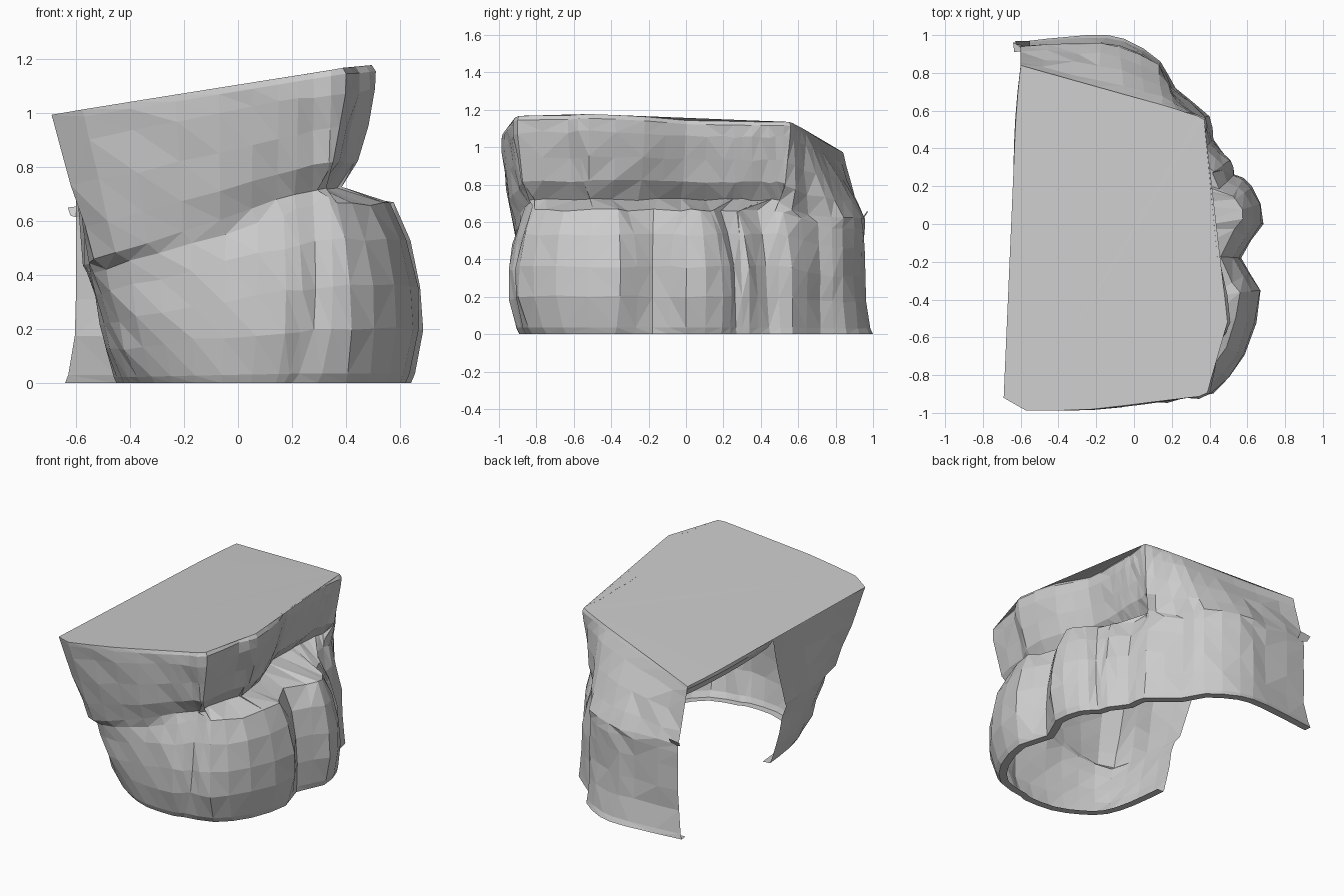
import bpy
import bmesh
import random
from mathutils import Vector

random.seed(4)
old = bpy.data.objects.get("Cube")
if old:
    bpy.data.objects.remove(old, do_unlink=True)

# Single stone colour
stone = bpy.data.materials.new("grey_stone")
stone.use_nodes = True
grey = (0.6, 0.6, 0.6, 1)
stone.diffuse_color = grey
shader = stone.node_tree.nodes["Principled BSDF"]
shader.inputs["Base Color"].default_value = grey
shader.inputs["Roughness"].default_value = 0.9

# Plan outlines, from the open left edge round the front and right to the back
foot_plan = [(-.45, -.25), (-.42, -.5), (-.36, -.69), (-.24, -.8), (-.06, -.88),
             (.14, -.89), (.2, -.87), (.4, -.82), (.55, -.64), (.62, -.38),
             (.56, -.18), (.64, 0), (.6, .19), (.52, .27), (.5, .34), (.42, .45),
             (.4, .57), (.22, .72), (.14, .86), (-.05, .98), (-.25, 1), (-.64, .96)]
body_plan = [(-.56, -.27), (-.55, -.55), (-.5, -.81), (-.3, -.91), (-.05, -.95),
             (.18, -.95), (.29, -.91), (.42, -.9), (.59, -.7), (.67, -.35),
             (.57, -.18), (.69, 0), (.63, .2), (.53, .26), (.51, .34), (.41, .43),
             (.38, .57), (.2, .72), (.13, .84), (-.08, .94), (-.28, .95), (-.6, .94)]
slab_plan = [(-.63, -.02), (-.55, -.42), (-.69, -.92), (-.4, -.99), (-.07, -.97),
             (.15, -.94), (.28, -.92), (.4, -.9), (.45, -.63), (.51, -.52),
             (.46, -.22), (.37, 0), (.37, .2), (.37, .3), (.37, .4), (.38, .48),
             (.38, .56), (.28, .59), (.15, .63), (-.05, .68), (-.35, .76), (-.6, .84)]


def clamp(v):
    return max(0, min(1, v))


def mix(a, b, t):
    return a + (b - a) * t


def refine(points):
    """Add a smooth midpoint between neighbours of an open outline."""
    pts = [Vector(p) for p in points]
    out = []
    for i, (a, b) in enumerate(zip(pts, pts[1:])):
        before, after = pts[max(i - 1, 0)], pts[min(i + 2, len(pts) - 1)]
        out += [a, (a + b) * .5625 - (before + after) * .0625]
    return out + [pts[-1]]


def normals(points):
    """Outward plan directions along an outline."""
    out = []
    for i in range(len(points)):
        d = points[min(i + 1, len(points) - 1)] - points[max(i - 1, 0)]
        out.append(Vector((d.y, -d.x)).normalized())
    return out


def top_height(p):
    return 1.085 + .16 * p.x - .02 * p.y


# Below the neck: height fraction, swell from foot to body, shoulder inset
lower = [(0, 0, 0), (.05, .3, 0), (.28, .9, 0), (.5, 1, .01), (.74, 1, .05), (.92, 1, .11)]
# Above the neck: height fraction, inset
upper = [(0, .13), (.22, .06), (.5, .03), (.8, .005), (.95, 0), (1, .015)]

foot, body, slab = refine(foot_plan), refine(body_plan), refine(slab_plan)
foot_out, body_out, slab_out = normals(foot), normals(body), normals(slab)


def column(i):
    """Points of one vertical strip of the rock wall, bottom to top."""
    a, b, s = foot[i], body[i], slab[i]
    back = clamp((s.y - .55) / .06)
    spread = clamp(.7 + b.x)
    # the neck groove is deep on the right and fades to the left and back
    groove = clamp(.5 + b.x) * (1 - back)
    neck = mix(min(.72, .62 + .32 * b.x), .62, back)
    start = spread * (1 - back)
    inner = a - foot_out[i] * .05
    points = [Vector((inner.x, inner.y, 0))]
    for f, swell, inset in lower:
        p = a.lerp(b, mix(f, swell, max(spread, back))) - body_out[i] * inset * groove
        points.append(Vector((p.x, p.y, f * neck)))
    for f, inset in upper:
        t = mix(start, 1, f)
        out = body_out[i].lerp(slab_out[i], t)
        p = b.lerp(s, t) - out * inset * groove
        points.append(Vector((p.x, p.y, mix(neck, top_height(s), f))))
    # chipped facets
    for p in points[3:-2]:
        chip = body_out[i] * random.uniform(-.008, .008)
        p += Vector((chip.x, chip.y, random.uniform(-.007, .007)))
    return points


# Rock wall
bm = bmesh.new()
grid = [[bm.verts.new(p) for p in column(i)] for i in range(len(body))]
for a, b in zip(grid, grid[1:]):
    for k in range(len(a) - 1):
        bm.faces.new((a[k], b[k], b[k + 1], a[k + 1]))

# Rounded lip of the top slab over the open side
first, last = grid[0], grid[-1]
count = 6
edge = []
for n in range(count + 1):
    t = n / count
    high = last[-1].co.lerp(first[-1].co, t)
    high.x -= .07 * t * (1 - t)
    side = last[-2].co.lerp(first[-2].co, t)
    side.x -= .09 * t * (1 - t)
    under = side + Vector((.04, 0, -.06))
    ends = {0: last, count: first}.get(n)
    strip = [ends[-1], ends[-2]] if ends else [bm.verts.new(high), bm.verts.new(side)]
    edge.append(strip + [bm.verts.new(under)])
for a, b in zip(edge, edge[1:]):
    for k in range(2):
        bm.faces.new((a[k], a[k + 1], b[k + 1], b[k]))

# Flat slab top
cap = bm.faces.new([c[-1] for c in grid] + [e[0] for e in edge[1:-1]])
bmesh.ops.triangulate(bm, faces=[cap], ngon_method='EAR_CLIP')
bmesh.ops.triangulate(bm, faces=[f for f in bm.faces if len(f.verts) > 3],
                      quad_method='SHORT_EDGE')


def add_object(name, shape):
    mesh = bpy.data.meshes.new(name)
    shape.to_mesh(mesh)
    shape.free()
    mesh.materials.append(stone)
    bpy.context.collection.objects.link(bpy.data.objects.new(name, mesh))


add_object("rock_shell", bm)

# Torn flap on the back edge
bm = bmesh.new()
flap = [(-.55, .93, .6), (-.62, .95, .62), (-.63, .97, .65), (-.55, .97, .66)]
bm.faces.new([bm.verts.new(p) for p in flap])
add_object("torn_flap", bm)
